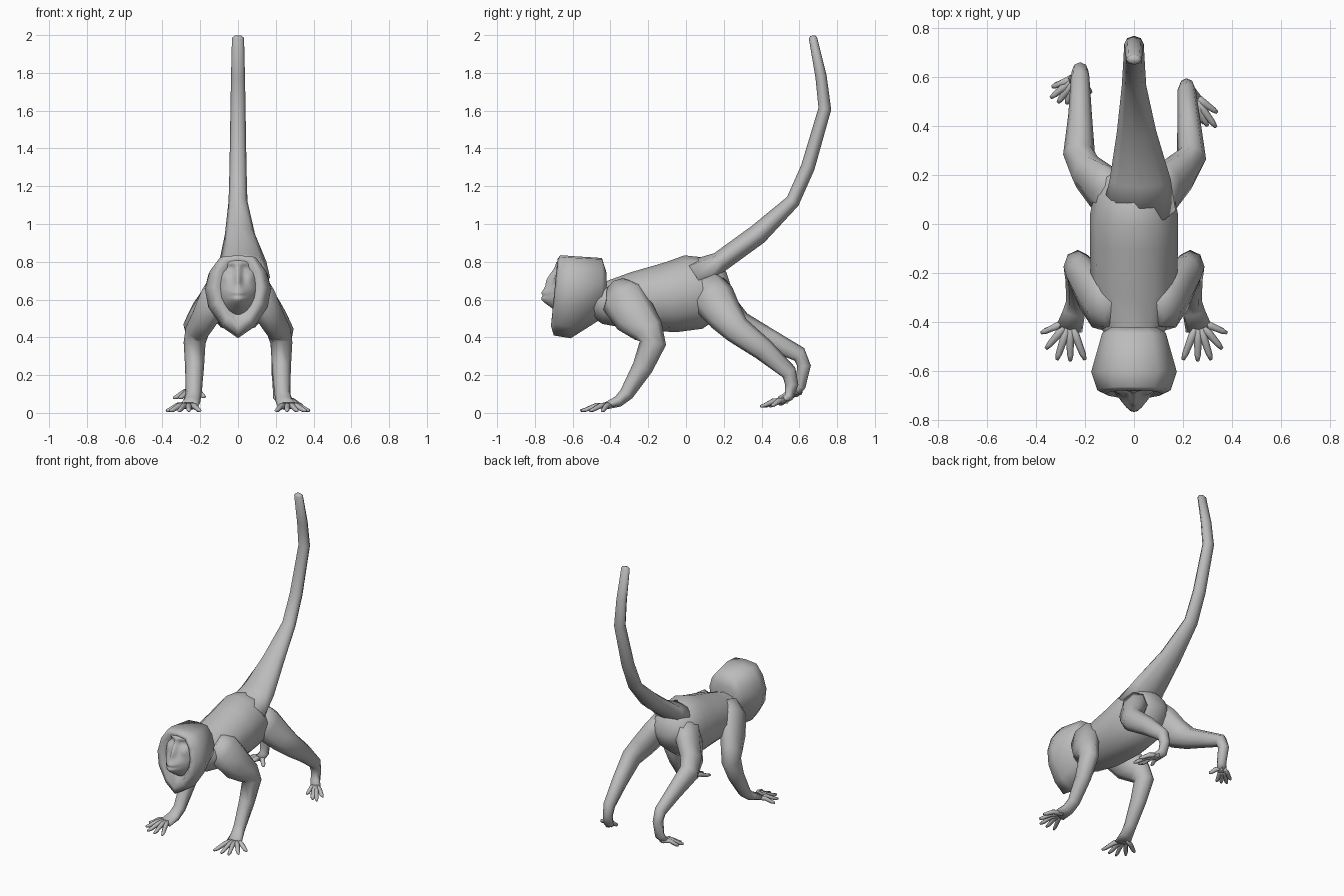
import bpy, bmesh
from math import sin, cos, pi, exp
from mathutils import Vector

grey = bpy.data.materials.new("grey_fur")
grey.diffuse_color = (0.5, 0.5, 0.5, 1)


def finish(bm, name):
    bmesh.ops.recalc_face_normals(bm, faces=bm.faces)
    me = bpy.data.meshes.new(name)
    bm.to_mesh(me)
    bm.free()
    me.materials.append(grey)
    me.shade_smooth()
    ob = bpy.data.objects.new(name, me)
    bpy.context.collection.objects.link(ob)
    return ob


def bridge(bm, rings, caps=True):
    n = len(rings[0])
    for a, b in zip(rings, rings[1:]):
        for i in range(n):
            j = (i + 1) % n
            bm.faces.new((a[i], a[j], b[j], b[i]))
    if caps:
        bm.faces.new(rings[0])
        bm.faces.new(rings[-1])


def tube(bm, pts, sides=8):
    """Loft through (x, y, z, half width, half depth) stations."""
    cs = [Vector(p[:3]) for p in pts]
    rings = []
    for k, p in enumerate(pts):
        t = (cs[min(k + 1, len(cs) - 1)] - cs[max(k - 1, 0)]).normalized()
        side = (Vector((1, 0, 0)) - t * t.x).normalized()
        up = side.cross(t)
        rings.append([bm.verts.new(cs[k] + side * p[3] * cos(2 * pi * i / sides)
                                   + up * p[4] * sin(2 * pi * i / sides))
                      for i in range(sides)])
    bridge(bm, rings)


def limb(name, stations, root, tips, s):
    """Limb with five digits spreading from the root; s mirrors it in x."""
    bm = bmesh.new()
    tube(bm, [(s * p[0],) + p[1:] for p in stations])
    r = Vector((s * root[0], root[1], root[2]))
    for tip in tips:
        e = Vector((s * tip[0], tip[1], tip[2]))
        m = r.lerp(e, 0.5) + Vector((0, 0, 0.012))
        tube(bm, [(*r, .02, .018), (*m, .016, .016), (*r.lerp(e, .85), .013, .012),
                  (*e, .007, .007)], 6)
    return finish(bm, name)


# Torso
bm = bmesh.new()
tube(bm, [(0, y, (t + b) / 2, w, (t - b) / 2) for y, t, b, w in (
    (-.52, .70, .54, .09), (-.43, .70, .47, .13), (-.28, .745, .44, .175),
    (-.08, .80, .425, .18), (.04, .84, .44, .18), (.13, .83, .50, .16),
    (.20, .79, .58, .12), (.23, .75, .64, .06))], 12)
finish(bm, "torso")

# Tail
bm = bmesh.new()
tube(bm, [(.02, .06, .72, .15, .10), (.025, .18, .80, .125, .055),
          (.01, .38, .945, .08, .055), (0, .565, 1.12, .05, .038),
          (0, .645, 1.30, .045, .037), (0, .735, 1.61, .04, .034),
          (0, .715, 1.78, .037, .03), (0, .672, 1.985, .032, .022),
          (0, .67, 1.997, .018, .012)])
finish(bm, "tail")

# Head with pointed beard
half = [(0, 1), (.55, .98), (.85, .82), (1, .6), (.9, .38), (.5, .14), (0, 0)]
outline = half + [(-x, t) for x, t in half[-2:0:-1]]
bm = bmesh.new()
rings = []
for y, top, bot, w, lean in ((-.42, .74, .58, .09, 0), (-.445, .82, .50, .13, 0),
                             (-.60, .83, .395, .175, .01), (-.665, .835, .41, .15, .035),
                             (-.68, .815, .46, .115, .035), (-.655, .79, .51, .085, 0)):
    rings.append([bm.verts.new((x * w, y - lean * (1 - t), bot + t * (top - bot)))
                  for x, t in outline])
bridge(bm, rings)
finish(bm, "head")


# Face: domed disc with brow, eye sockets, nose, muzzle and mouth line
def bump(x, z, cx, cz, sx, sz, amp):
    return amp * exp(-((x - cx) / sx) ** 2 - ((z - cz) / sz) ** 2)


def face_depth(x, z, r):
    d = .672 + .02 * (1 - r * r) - .03 * r ** 6
    d += bump(x, z, 0, .615, .065, .065, .082)
    d += bump(x, z, 0, .70, .022, .035, .025) + bump(x, z, 0, .745, .018, .05, .02)
    d -= bump(x, z, 0, .62, .06, .008, .014)
    for s in (-1, 1):
        d += bump(x, z, s * .045, .80, .04, .016, .022)
        d -= bump(x, z, s * .045, .762, .026, .016, .022)
        d += bump(x, z, s * .045, .760, .012, .009, .012)
        d += bump(x, z, s * .065, .715, .025, .025, .010)
    return -d


bm = bmesh.new()
rings = []
for k in range(1, 17):
    r = k / 16
    ring = []
    for i in range(40):
        x, z = .105 * r * cos(pi * i / 20), .67 + .152 * r * sin(pi * i / 20)
        ring.append(bm.verts.new((x, face_depth(x, z, r), z)))
    rings.append(ring)
bridge(bm, rings, caps=False)
bm.faces.new(rings[0])
back = [bm.verts.new((v.co.x, -.6, v.co.z)) for v in rings[-1]]
bridge(bm, [rings[-1], back], caps=False)
bm.faces.new(back)
finish(bm, "face")

# Arms with spread hands
arm = [(.07, -.36, .66, .07, .07), (.12, -.33, .61, .085, .125), (.175, -.27, .51, .07, .115),
       (.215, -.20, .435, .065, .085), (.23, -.175, .37, .058, .07),
       (.23, -.23, .24, .05, .055), (.235, -.315, .10, .042, .038),
       (.245, -.36, .06, .046, .03), (.265, -.43, .035, .055, .018)]
fingers = [(.20, -.555, .012), (.26, -.56, .012), (.315, -.555, .012),
           (.36, -.51, .012), (.38, -.445, .012)]
for s, side in ((1, "right"), (-1, "left")):
    limb(side + "_arm", arm, (.262, -.395, .04), fingers, s)

# Hind legs, one stretched further back than the other
leg_r = [(.08, .10, .68, .08, .10), (.13, .15, .60, .075, .115), (.19, .21, .51, .07, .095),
         (.235, .27, .44, .06, .075), (.225, .41, .335, .048, .06),
         (.215, .545, .215, .038, .042), (.215, .56, .15, .032, .035),
         (.22, .545, .085, .035, .025), (.25, .50, .055, .035, .018)]
toes_r = [(.225, .44, .035), (.285, .41, .035), (.335, .395, .035),
          (.34, .455, .04), (.30, .40, .035)]
limb("right_leg", leg_r, (.235, .53, .065), toes_r, 1)
leg_l = [(.08, .10, .68, .08, .10), (.13, .15, .60, .075, .115), (.19, .21, .52, .07, .095),
         (.225, .29, .465, .065, .07), (.22, .45, .385, .048, .055),
         (.22, .60, .31, .038, .042), (.22, .625, .25, .034, .036),
         (.22, .605, .14, .032, .028), (.245, .58, .10, .035, .02)]
toes_l = [(.175, .535, .085), (.275, .49, .08), (.31, .495, .08),
          (.34, .515, .08), (.335, .56, .085)]
limb("left_leg", leg_l, (.235, .60, .11), toes_l, -1)
